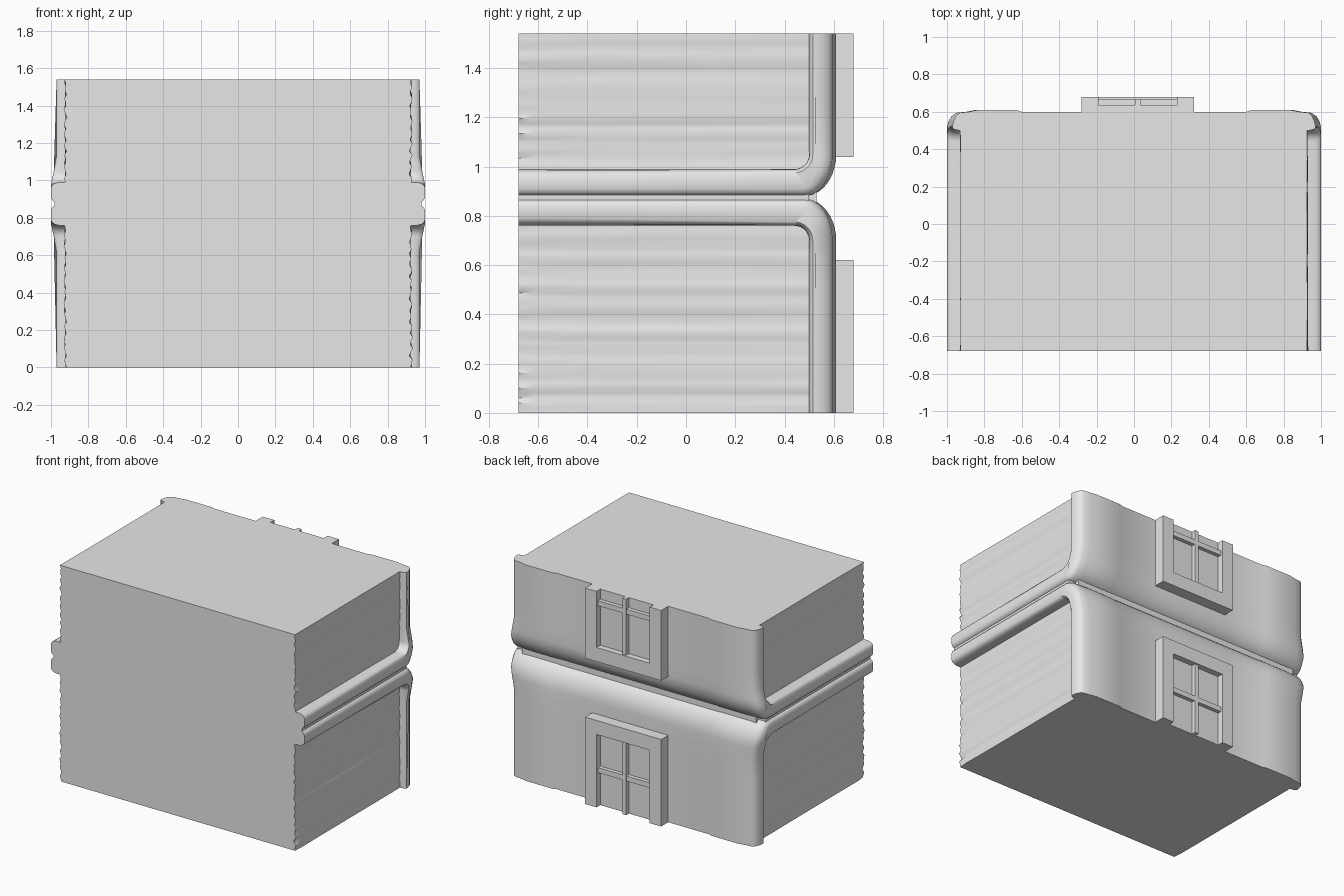
import bpy, bmesh, math, random
from mathutils import Matrix

random.seed(4)
cube = bpy.data.objects.get("Cube")
if cube:
    bpy.data.objects.remove(cube)

grey = bpy.data.materials.new("plain grey")
grey.use_nodes = True
grey.diffuse_color = (0.8, 0.8, 0.8, 1)
grey.node_tree.nodes["Principled BSDF"].inputs["Base Color"].default_value = (0.8, 0.8, 0.8, 1)

FRONT, TOP, SEAM = -0.68, 1.54, 0.875


def finish(name, bm, smooth=None):
    bmesh.ops.recalc_face_normals(bm, faces=bm.faces)
    mesh = bpy.data.meshes.new(name)
    bm.to_mesh(mesh)
    bm.free()
    mesh.materials.append(grey)
    obj = bpy.data.objects.new(name, mesh)
    bpy.context.collection.objects.link(obj)
    if smooth:
        bpy.ops.object.select_all(action='DESELECT')
        obj.select_set(True)
        bpy.context.view_layer.objects.active = obj
        bpy.ops.object.shade_smooth_by_angle(angle=math.radians(smooth))
    return obj


def loft(name, rings, smooth):
    """Skin a row of closed rings and cap both ends."""
    bm = bmesh.new()
    rows = [[bm.verts.new(p) for p in ring] for ring in rings]
    n = len(rows[0])
    for a, b in zip(rows, rows[1:]):
        for i in range(n):
            j = (i + 1) % n
            bm.faces.new((a[i], a[j], b[j], b[i]))
    bm.faces.new(rows[0])
    bm.faces.new(rows[-1])
    return finish(name, bm, smooth)


def arc(cy, cz, ry, rz, steps=10):
    """Quarter turn from straight up to straight back."""
    angles = [math.pi / 2 * (1 - i / steps) for i in range(steps + 1)]
    return [(cy + ry * math.cos(a), cz + rz * math.sin(a)) for a in angles]


def cover_section(back, edge, end):
    """Board and spine as one bent strip; end is the cut end of the spine."""
    top = SEAM - 0.005 - edge
    outer = arc(0.48, 0.7, 0.12 + back, top - 0.7)
    inner = arc(0.44, 0.7, 0.06 + edge / 2, 0.06 + edge / 2)
    levels = [0.62, 0.5, 0.3]
    down = [(0.6 + back, z) for z in levels] + [(0.6 + back, end)]
    up = [(0.5 + edge / 2, end)] + [(0.5 + edge / 2, z) for z in reversed(levels)]
    return ([(FRONT, top)] + outer + down + up + inner[::-1]
            + [(FRONT, 0.76 + edge)])


def cover(name, end, flipped):
    # half stations: x, shift of the back surface, rounding of the edges
    half = [(0.3, 0, 0), (0.62, 0, 0), (0.65, 0.01, 0), (0.86, 0.01, 0),
            (0.91, 0, 0), (0.96, -0.005, 0), (0.98, -0.02, 0.005),
            (0.993, -0.045, 0.014), (1.0, -0.075, 0.03)]
    stations = [(-x, b, e) for x, b, e in reversed(half)] + half
    rings = []
    for x, back, edge in stations:
        ring = []
        for y, z in cover_section(back, edge, end):
            narrow = min(max((0.77 - z) / 0.14, 0), 1)
            ring.append((x * (1 - 0.03 * narrow), y, 2 * SEAM - z if flipped else z))
        rings.append(ring)
    return loft(name, rings, 35)


cover("lower_cover", 0, False)
cover("upper_cover", 2 * SEAM - TOP, True)

# Page block with ragged sheet edges running from front to back
rows = 77
ragged = {s: [random.uniform(-0.006, 0.006) for _ in range(rows)] for s in (-1, 1)}
rings = []
for y in (FRONT, -0.62, -0.4, -0.15, 0.1, 0.35, 0.53):
    ring = []
    for side in (1, -1):
        wall = []
        for i in range(rows):
            ripple = 0.005 * (i % 3 - 1) if y == FRONT else 0
            depth = 0.925 + ragged[side][i] * random.uniform(0.3, 1) + ripple
            wall.append((side * depth, y, TOP * i / (rows - 1)))
        ring += wall if side == 1 else wall[::-1]
    rings.append(ring)
loft("page_block", rings, 40)

# Core that closes the seam between the two boards
def add_box(bm, x0, x1, y0, y1, z0, z1):
    size = Matrix.Diagonal((x1 - x0, y1 - y0, z1 - z0, 1))
    place = Matrix.Translation(((x0 + x1) / 2, (y0 + y1) / 2, (z0 + z1) / 2))
    bmesh.ops.create_cube(bm, size=1, matrix=place @ size)


bm = bmesh.new()
add_box(bm, -0.98, 0.98, FRONT, 0.5, SEAM - 0.02, SEAM + 0.02)
finish("seam_filler", bm)


# Windows on the spine: frame, recessed pane and glazing bars
def window(prefix, z0, z1, rail_low, rail_high, bar_z):
    bm = bmesh.new()
    for x0, x1 in ((-0.28, -0.19), (0.23, 0.32)):
        add_box(bm, x0, x1, 0.57, 0.68, z0, z1)
    add_box(bm, -0.19, 0.23, 0.57, 0.68, rail_low, rail_high)
    finish(prefix + "_window_frame", bm)
    bm = bmesh.new()
    add_box(bm, -0.2, 0.24, 0.57, 0.637, z0, z1)
    finish(prefix + "_window_pane", bm)
    bm = bmesh.new()
    add_box(bm, 0.005, 0.035, 0.6, 0.668, z0, z1)
    add_box(bm, -0.2, 0.24, 0.6, 0.665, bar_z - 0.018, bar_z + 0.018)
    finish(prefix + "_window_bars", bm)


window("lower", 0, 0.62, 0.52, 0.62, 0.26)
window("upper", 1.04, TOP, 1.04, 1.14, 1.45)
